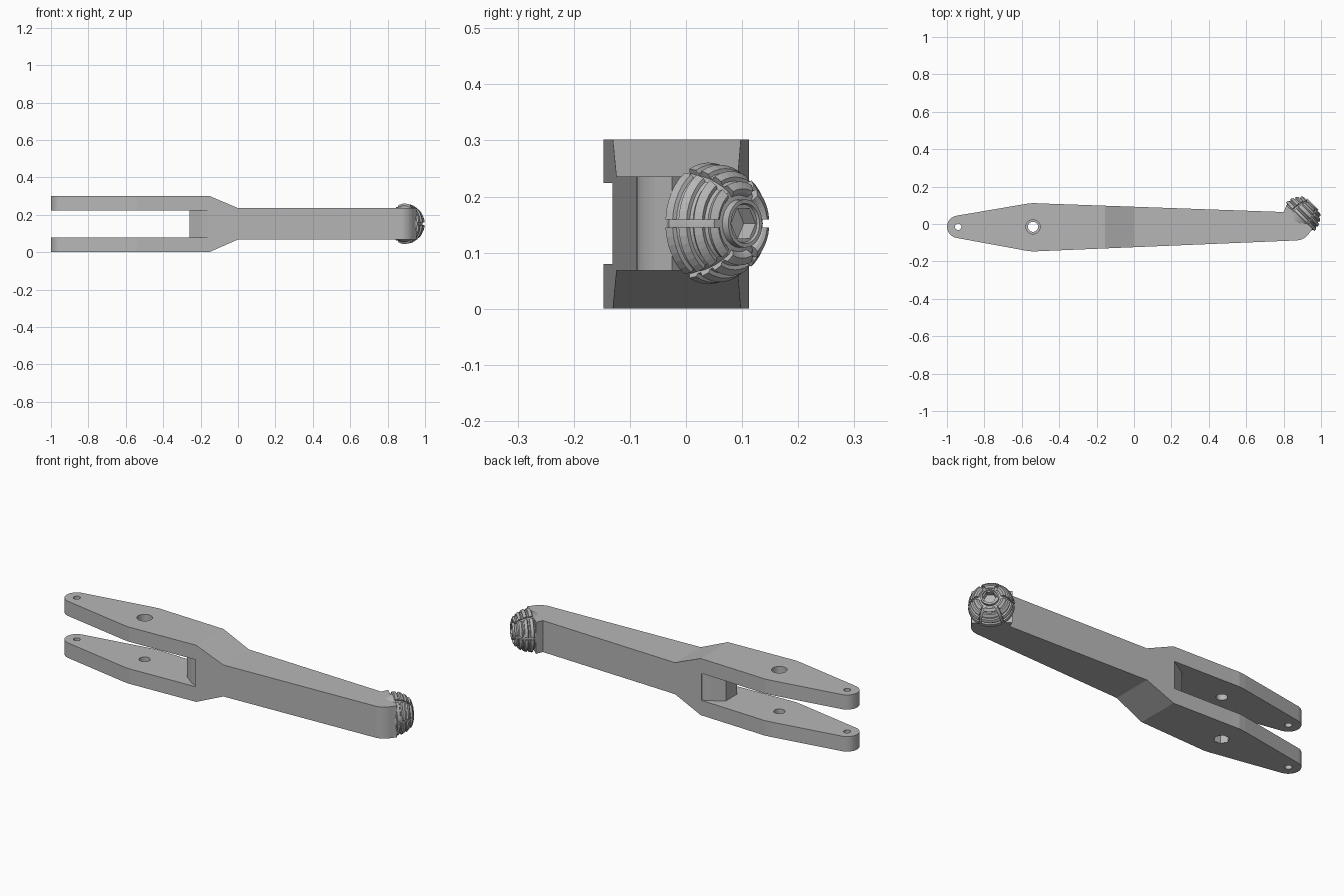
import bpy, bmesh
from math import sin, cos, asin, pi, radians
from mathutils import Matrix, Vector

if "Cube" in bpy.data.objects:
    bpy.data.objects.remove(bpy.data.objects["Cube"])

grey = bpy.data.materials.new("plain grey")
grey.use_nodes = True
colour = (0.47, 0.47, 0.47, 1)
grey.diffuse_color = colour
grey.node_tree.nodes["Principled BSDF"].inputs["Base Color"].default_value = colour


def loft(name, rings, matrix=Matrix()):
    """Closed solid through equal-sized rings of points."""
    bm = bmesh.new()
    loops = [[bm.verts.new(matrix @ Vector(p)) for p in ring] for ring in rings]
    n = len(loops[0])
    for a, b in zip(loops, loops[1:]):
        for i in range(n):
            j = (i + 1) % n
            bm.faces.new((a[i], a[j], b[j], b[i]))
    bm.faces.new(loops[0])
    bm.faces.new(loops[-1])
    bmesh.ops.recalc_face_normals(bm, faces=bm.faces)
    mesh = bpy.data.meshes.new(name)
    bm.to_mesh(mesh)
    bm.free()
    mesh.materials.append(grey)
    obj = bpy.data.objects.new(name, mesh)
    bpy.context.collection.objects.link(obj)
    return obj


def plate(name, outline, z0, z1):
    return loft(name, [[(x, y, z) for x, y in outline] for z in (z0, z1)])


def arc(cx, cy, r, start, end, steps):
    angles = [radians(start + (end - start) * i / steps) for i in range(steps + 1)]
    return [(cx + r * cos(a), cy + r * sin(a)) for a in angles]


def circle(cx, cy, r, n):
    return arc(cx, cy, r, 0, 360, n)[:-1]


def cut(target, cutter, operation="DIFFERENCE"):
    mod = target.modifiers.new("cut", "BOOLEAN")
    mod.operation, mod.object, mod.solver = operation, cutter, "EXACT"
    bpy.context.view_layer.objects.active = target
    bpy.ops.object.modifier_apply(modifier=mod.name)
    bpy.data.objects.remove(cutter)


MID = 0.152

# Forked arm: plan outline limited by a side profile
plan = arc(-0.94, -0.015, 0.06, 100, 260, 12)
plan += [(-0.575, -0.143), (-0.54, -0.147), (-0.5, -0.145)]
plan += arc(0.865, -0.002, 0.086, -90, -40, 7)
plan += [(0.955, -0.025), (0.815, 0.1), (0.8, 0.064), (-0.5, 0.11), (-0.54, 0.112), (-0.575, 0.108)]
arm = plate("forked_arm", plan, 0, 2 * MID - 0.002)

side = [(-1.1, 0), (-0.155, 0), (0, 0.068), (1.1, 0.068),
        (1.1, 0.236), (0, 0.236), (-0.155, 0.302), (-1.1, 0.302)]
cut(arm, loft("side_profile", [[(x, y, z) for x, z in side] for y in (-0.3, 0.3)]), "INTERSECT")

# Slot between the prongs, with a bowed end wall
slot = [(-1.1, -0.3), (-0.16, -0.3), (-0.16, -0.125), (-0.2, -0.105), (-0.26, -0.06),
        (-0.26, 0.035), (-0.2, 0.075), (-0.16, 0.095), (-0.16, 0.3), (-1.1, 0.3)]
cut(arm, plate("slot", slot, 0.08, 0.224))

# Pin holes, bolt head recess and nut recess
for x, r in ((-0.94, 0.017), (-0.54, 0.027)):
    cut(arm, plate("hole", circle(x, -0.015, r, 32), -0.1, 0.4))
cut(arm, plate("bolt_recess", circle(-0.54, -0.015, 0.038, 32), 0.262, 0.4))
cut(arm, plate("nut_recess", circle(-0.54, -0.015, 0.038, 6), -0.1, 0.04))

# Domed head, axis turned between right and back
s = cos(pi / 4)
frame = Matrix(((s, 0, s, 0.89), (-s, 0, s, 0.04), (0, -1, 0, MID), (0, 0, 0, 1)))


def ring(r, d, n=24, hexagon=False):
    points = []
    for i in range(n):
        a = 2 * pi * i / n
        k = cos(pi / 6) / cos(a % (pi / 3) - pi / 6) if hexagon else 1
        points.append((r * k * cos(a), r * k * sin(a), d))
    return points


core = [ring(0.074, -0.07), ring(0.082, -0.045), ring(0.09, -0.02), ring(0.1, 0)]
core += [ring(0.097 * sin(radians(t)), 0.097 * cos(radians(t))) for t in range(84, 30, -9)]
core += [ring(0.043, 0.078), ring(0.043, 0.093), ring(0.036, 0.093), ring(0.034, 0.088),
         ring(0.031, 0.088, hexagon=True), ring(0.031, 0.058, hexagon=True)]
head = loft("domed_head", core, frame)

# Six stepped gripping pads separated by straight grooves
profile = [(0.085, 92)]
for step in range(4):
    t = 92 - 15.5 * step
    profile += [(0.1, t), (0.1085, t - 2), (0.1065, t - 10), (0.1, t - 12)]
profile.append((0.085, 33))
for i in range(6):
    sections = []
    for k in range(7):
        section = []
        for r, t in profile:
            rho, d = r * sin(radians(t)), r * cos(radians(t))
            spread = pi / 6 - asin(0.007 / rho)
            a = (i + 0.5) * pi / 3 + spread * (k - 3) / 3
            section.append((rho * cos(a), rho * sin(a), d))
        sections.append(section)
    loft(f"grip_pad_{i + 1}", sections, frame)

# Smooth the rounded neck, keeping edges sharp
bpy.ops.object.select_all(action="DESELECT")
head.select_set(True)
bpy.context.view_layer.objects.active = head
bpy.ops.object.shade_smooth_by_angle(angle=radians(25))
